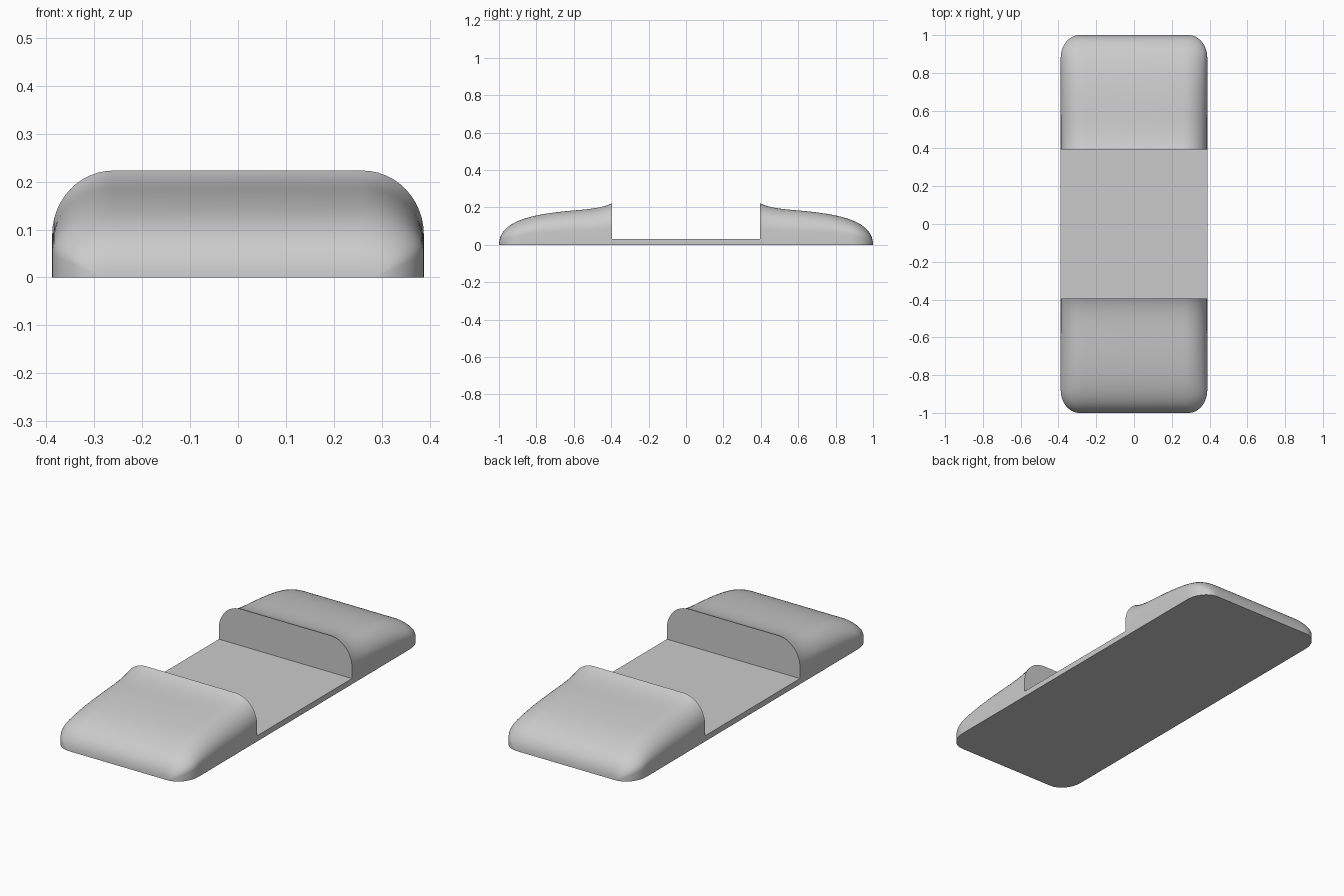
import bpy, bmesh, math
from mathutils import Vector
from mathutils.geometry import interpolate_bezier

if "Cube" in bpy.data.objects:
    bpy.data.objects.remove(bpy.data.objects["Cube"])

HALF_W, FLAT_W, INNER_Y, CORNER = 0.388, 0.26, 0.395, 0.12

grey = bpy.data.materials.new("plain grey")
grey.use_nodes = True
grey.diffuse_color = (0.6, 0.6, 0.6, 1)
grey.node_tree.nodes["Principled BSDF"].inputs["Base Color"].default_value = grey.diffuse_color


def finish(bm, name):
    bmesh.ops.remove_doubles(bm, verts=bm.verts, dist=0.0002)
    bmesh.ops.recalc_face_normals(bm, faces=bm.faces)
    mesh = bpy.data.meshes.new(name)
    bm.to_mesh(mesh)
    bm.free()
    mesh.materials.append(grey)
    obj = bpy.data.objects.new(name, mesh)
    bpy.context.collection.objects.link(obj)
    return obj


def spine():
    """Top line of an end block as (distance from middle, height)."""
    def curve(*pts, n):
        return interpolate_bezier(*[Vector((a, b, 0)) for a, b in pts], n)
    lip = curve((INNER_Y, 0.223), (0.45, 0.195), (0.53, 0.19), (0.6, 0.184), n=12)
    nose = curve((0.6, 0.184), (0.82, 0.165), (1, 0.13), (1, 0), n=28)
    return lip[:-1] + nose


def section(y, h, steps=12):
    """Flat-topped arch whose shoulders narrow around the plan corners."""
    t = min(1, max(0, (y - (1 - CORNER)) / CORNER))
    w = HALF_W - 0.1 * (1 - math.sqrt(1 - t * t))
    half = [(w, 0)]
    for i in range(steps + 1):
        a = math.pi / 2 * i / steps
        half.append((FLAT_W + (w - FLAT_W) * math.cos(a), h * (0.4 + 0.6 * math.sin(a))))
    return half + [(-x, z) for x, z in reversed(half)]


def end_block(name, side):
    bm = bmesh.new()
    rings = [[bm.verts.new((x, side * p.x, z)) for x, z in section(p.x, p.y)]
             for p in spine()]
    bm.faces.new(rings[0])
    for a, b in zip(rings, rings[1:]):
        for i in range(len(a)):
            j = (i + 1) % len(a)
            bm.faces.new((a[i], a[j], b[j], b[i]))
    obj = finish(bm, name)
    bpy.ops.object.select_all(action="DESELECT")
    obj.select_set(True)
    bpy.context.view_layer.objects.active = obj
    bpy.ops.object.shade_smooth_by_angle(angle=math.radians(40))


# Raised rounded blocks at both ends
end_block("front_end_block", -1)
end_block("back_end_block", 1)

# Thin flat plate joining the blocks
bm = bmesh.new()
bmesh.ops.create_cube(bm, size=1)
for v in bm.verts:
    v.co = (v.co.x * 2 * HALF_W, v.co.y * 2 * INNER_Y, (v.co.z + 0.5) * 0.03)
finish(bm, "middle_plate")
